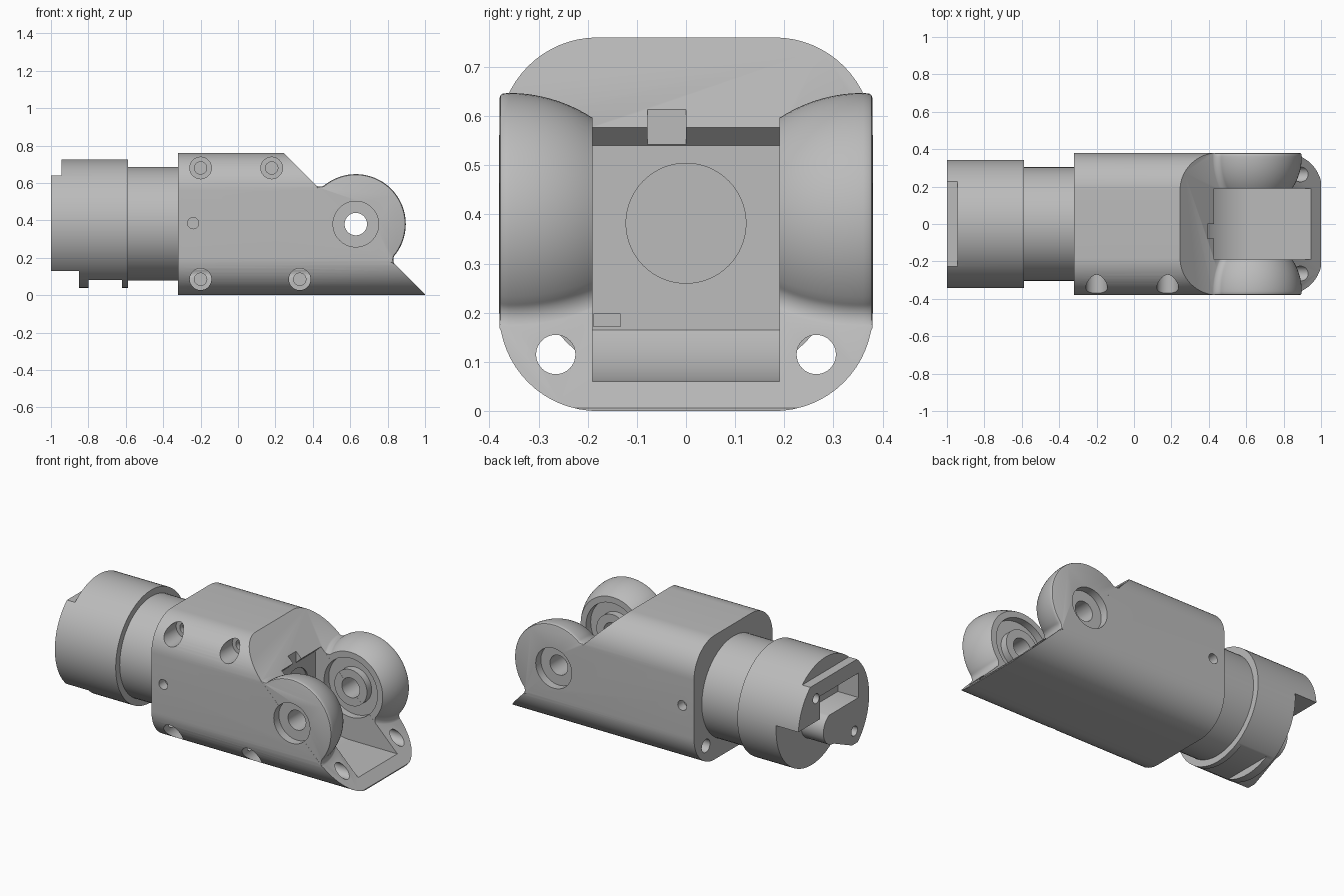
import bpy, bmesh
from math import sin, cos, pi, sqrt, asin

cube = bpy.data.objects.get("Cube")
if cube:
    bpy.data.objects.remove(cube)

grey = bpy.data.materials.new("satin_grey")
grey.use_nodes = True
grey.diffuse_color = (0.5, 0.5, 0.5, 1)
grey.node_tree.nodes["Principled BSDF"].inputs["Base Color"].default_value = grey.diffuse_color

PX, PZ = 0.63, 0.38      # pivot of the joint
HALF, SLOT = 0.38, 0.19  # half width of the body and of the slot


def loft(name, rings):
    """Skin a list of equal-length closed rings and cap both ends."""
    bm = bmesh.new()
    rows = [[bm.verts.new(p) for p in ring] for ring in rings]
    n = len(rows[0])
    for a, b in zip(rows, rows[1:]):
        for i in range(n):
            j = (i + 1) % n
            bm.faces.new((a[i], a[j], b[j], b[i]))
    bm.faces.new(rows[0][::-1])
    bm.faces.new(rows[-1])
    bmesh.ops.recalc_face_normals(bm, faces=bm.faces)
    if bm.calc_volume(signed=True) < 0:
        bmesh.ops.reverse_faces(bm, faces=bm.faces)
    mesh = bpy.data.meshes.new(name)
    bm.to_mesh(mesh)
    bm.free()
    mesh.materials.append(grey)
    ob = bpy.data.objects.new(name, mesh)
    bpy.context.collection.objects.link(ob)
    return ob


def place(axis, t, p):
    return (t, p[0], p[1]) if axis == "X" else (p[0], t, p[1])


def prism(name, pts, axis, a, b):
    return loft(name, [[place(axis, t, p) for p in pts] for t in (a, b)])


def arc(cx, cy, r, a, b, n=16):
    return [(cx + r * cos(a + (b - a) * i / n), cy + r * sin(a + (b - a) * i / n))
            for i in range(n + 1)]


def rod(name, axis, c, r, a, b, n=64):
    return prism(name, arc(c[0], c[1], r, 0, 2 * pi, n)[:-1], axis, a, b)


def box(name, x, y, z):
    return prism(name, [(x[0], z[0]), (x[1], z[0]), (x[1], z[1]), (x[0], z[1])], "Y", *y)


def combine(ob, other, op="DIFFERENCE"):
    mod = ob.modifiers.new("join", "BOOLEAN")
    mod.operation, mod.object, mod.solver = op, other, "EXACT"
    dg = bpy.context.evaluated_depsgraph_get()
    dg.update()
    mesh = bpy.data.meshes.new_from_object(ob.evaluated_get(dg))
    ob.modifiers.clear()
    ob.data = mesh
    bpy.data.objects.remove(other)


def smooth(ob):
    bpy.ops.object.select_all(action="DESELECT")
    ob.select_set(True)
    bpy.context.view_layer.objects.active = ob
    bpy.ops.object.shade_smooth_by_angle(angle=0.5)


# Body: rounded square bar with a sloped end through the pivot
R = 0.2
c = HALF - R
section = (arc(c, HALF + c, R, 0, pi / 2) + arc(-c, HALF + c, R, pi / 2, pi)
           + arc(-c, R, R, pi, 1.5 * pi) + arc(c, R, R, 1.5 * pi, 2 * pi))
body = prism("body", section, "X", -0.32, 1.0)
d = PX + PZ - 0.004
combine(body, prism("slope_cut", [(d + 0.1, -0.1), (d + 0.4, 1), (d - 1, 1)], "Y", -1, 1))

# Slot between the lugs, with a curved floor
a0 = pi + asin((PZ - 0.165) / 0.32)
slot = [(0.43, 0.9), (0.43, 0.578), (0.39, 0.54)] + arc(PX, PZ, 0.32, a0, 1.5 * pi) + [
    (1.1, 0.06), (1.1, 0.9)]
combine(body, prism("slot_cut", slot, "Y", -SLOT, SLOT))
combine(body, box("latch_notch", (0.392, 0.6), (-0.078, 0), (0.53, 0.613)))
combine(body, box("corner_notch", (0.385, 0.45), (-0.188, -0.133), (0.172, 0.197)))
combine(body, rod("bore_line", "X", (0, 0.382), 0.122, 0.38, 0.45))


# Lugs: half discs across the slope, domed inward and filleted into it
def lug_ring(r, y, f=0.04):
    e = sqrt((r + f) ** 2 - f * f)
    t = asin(f / (r + f))
    h = f - 0.005
    flat = ([(0.15, -0.05)] + arc(e, h, f, 1.5 * pi, pi + t, 6)
            + arc(0, 0, r, t, pi - t, 40)
            + arc(-e, h, f, -t, -pi / 2, 6) + [(-0.15, -0.05)])
    k = sqrt(0.5)
    return [(PX + (u + w) * k, y, PZ + (w - u) * k) for u, w in flat]


for side in (-1, 1):
    rings = []
    for i in range(13):
        y = SLOT + 0.0006 + i * 0.17 / 12
        q = max(0, 0.36 - y)
        rings.append(lug_ring(0.267 - 0.31 + sqrt(0.31 ** 2 - q * q), side * y))
    rings.append(lug_ring(0.266, side * 0.372))
    rings.append(lug_ring(0.263, side * 0.377))
    rings.append(lug_ring(0.257, side * 0.3794))
    combine(body, loft("lug", rings), "UNION")

# Pivot hole through both lugs, outer counterbores and inner ring recesses
combine(body, rod("pivot_hole", "Y", (PX, PZ), 0.06, -0.6, 0.6))
for side in (-1, 1):
    combine(body, rod("counterbore", "Y", (PX, PZ), 0.122, side * 0.33, side * 0.5))
    ring = rod("ring_recess", "Y", (PX, PZ), 0.18, side * 0.1, side * 0.235)
    combine(ring, rod("boss", "Y", (PX, PZ), 0.11, side * 0.05, side * 0.3))
    combine(body, ring)
    # Long bolt hole and side pin hole
    combine(body, rod("bolt_hole", "X", (side * 0.265, 0.115), 0.04, -0.5, 1.2, 32))
    combine(body, rod("pin_hole", "Y", (-0.24, 0.385), 0.03, side * 0.32, side * 0.5, 32))

# Screw pockets on the front side
for x, z in ((-0.2, 0.68), (0.18, 0.68), (-0.2, 0.085), (0.33, 0.085)):
    combine(body, rod("screw_pocket", "Y", (x, z), 0.058, -0.5, -0.23, 32))
    combine(body, rod("screw_hole", "Y", (x, z), 0.033, -0.3, -0.2, 32))
smooth(body)

# Neck
axis = (0, 0.382)
smooth(rod("neck", "X", axis, 0.304, -0.6, -0.31))

# Coupling drum with flats and a bottom pocket
drum = rod("coupling_drum", "X", axis, 0.343, -1.0, -0.588, 96)
wide = (-0.5, 0.5)
combine(drum, box("top_flat", (-1.1, -0.945), wide, (0.64, 0.9)))
combine(drum, box("bottom_flat", (-1.1, -0.85), wide, (-0.1, 0.13)))
combine(drum, box("bottom_pocket", (-0.8, -0.62), wide, (-0.1, 0.08)))

# Open drum end: a round-nosed key left standing below a slot
key = [(0.5, -0.1), (0.5, 0.41)] + arc(0, 0.31, 0.1, pi / 2, -pi / 2) + [
    (-0.2, 0.12), (-0.2, -0.1)]
combine(drum, prism("key_relief", key, "X", -1.1, -0.85))
combine(drum, box("end_slot", (-1.1, -0.86), (-0.24, 0.13), (0.4, 0.55)))
for y, z in ((0.17, 0.55), (-0.2, 0.21)):
    combine(drum, rod("end_hole", "X", (y, z), 0.03, -1.1, -0.9, 24))
smooth(drum)
